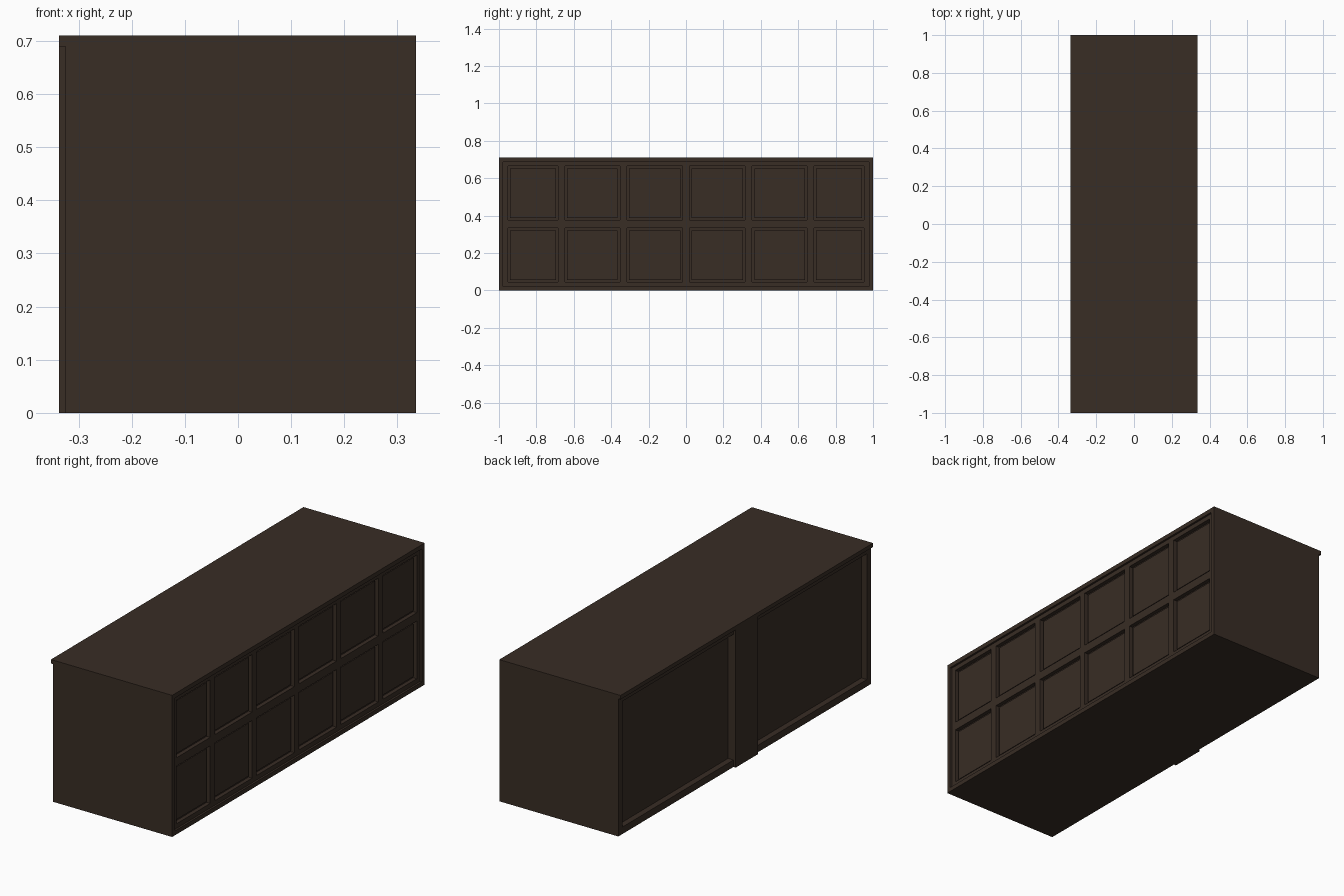
import bpy, bmesh

if "Cube" in bpy.data.objects:
    bpy.data.objects.remove(bpy.data.objects["Cube"])

wood = bpy.data.materials.new("dark_wood")
wood.diffuse_color = (0.040, 0.026, 0.018, 1)
wood.use_nodes = True
wood.node_tree.nodes["Principled BSDF"].inputs["Base Color"].default_value = wood.diffuse_color


def finish(name, bm):
    bmesh.ops.recalc_face_normals(bm, faces=bm.faces)
    me = bpy.data.meshes.new(name)
    bm.to_mesh(me)
    bm.free()
    ob = bpy.data.objects.new(name, me)
    bpy.context.collection.objects.link(ob)
    me.materials.append(wood)
    return ob


def box(name, x, y, z):
    bm = bmesh.new()
    bmesh.ops.create_cube(bm, size=1)
    for v in bm.verts:
        v.co = [r[0] if c < 0 else r[1] for c, r in zip(v.co, (x, y, z))]
    return finish(name, bm)


def cut(target, name, x, y, z):
    cutter = box(name, x, y, z)
    cutter.hide_render = True
    cutter.hide_viewport = True
    cutter.display_type = 'WIRE'
    mod = target.modifiers.new(name, 'BOOLEAN')
    mod.operation = 'DIFFERENCE'
    mod.solver = 'EXACT'
    mod.object = cutter


# Carcass: end profile with a small top overhang on the left, extruded along y
profile = [(-0.325, 0), (0.335, 0), (0.335, 0.71), (-0.337, 0.71),
           (-0.337, 0.69), (-0.325, 0.69)]
bm = bmesh.new()
face = bm.faces.new([bm.verts.new((x, -1, z)) for x, z in profile])
ext = bmesh.ops.extrude_face_region(bm, geom=[face])
bmesh.ops.translate(bm, vec=(0, 2, 0),
                    verts=[g for g in ext["geom"] if isinstance(g, bmesh.types.BMVert)])
carcass = finish("cabinet_body", bm)

# Shallow recess for the panelled side, and two large recesses opposite
cut(carcass, "panel_side_cutter", (0.305, 0.5), (-0.978, 0.978), (0.022, 0.688))
for s in (-1, 1):
    cut(carcass, "bay_cutter", (-0.5, -0.295), tuple(sorted((s * 0.088, s * 0.968))),
        (0.035, 0.665))

# Central pilaster between the two bays
box("centre_pilaster", (-0.337, -0.32), (-0.088, 0.088), (0, 0.69))

# Lattice of rails and stiles set inside the panelled side
cols = [(-0.952, -0.684), (-0.647, -0.353), (-0.316, -0.018)]
cols += [(-b, -a) for a, b in reversed(cols)]
rows = [(0.045, 0.334), (0.376, 0.665)]
lattice_x = (0.303, 0.325)
y_edges = [-0.978] + [e for c in cols for e in c] + [0.978]
z_edges = [0.022] + [e for r in rows for e in r] + [0.688]
for i in range(0, len(z_edges), 2):
    box("rail", lattice_x, (-0.978, 0.978), (z_edges[i], z_edges[i + 1]))
for z in rows:
    for i in range(0, len(y_edges), 2):
        box("stile", lattice_x, (y_edges[i], y_edges[i + 1]), z)

# Raised panel field in every opening, leaving a groove around it
gap = 0.012
for y in cols:
    for z in rows:
        box("panel_field", (0.303, 0.314), (y[0] + gap, y[1] - gap),
            (z[0] + gap, z[1] - gap))
